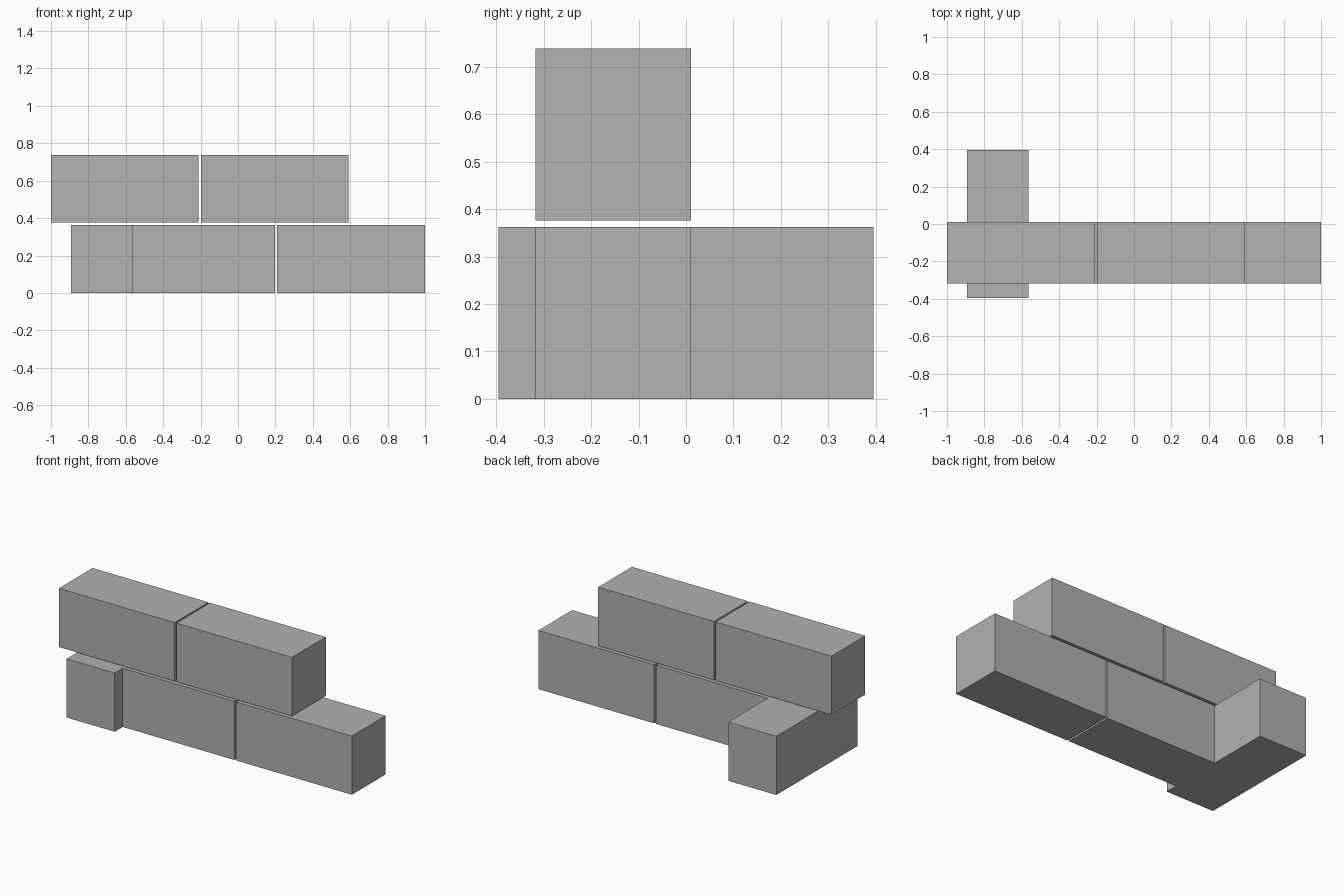
import bpy

if "Cube" in bpy.data.objects:
    bpy.data.objects.remove(bpy.data.objects["Cube"])

# Single stone grey for every block
grey = bpy.data.materials.new("stone_grey")
grey.diffuse_color = (0.445, 0.445, 0.445, 1.0)
grey.use_nodes = True
grey.node_tree.nodes["Principled BSDF"].inputs["Base Color"].default_value = grey.diffuse_color

LENGTH, DEPTH, HEIGHT = 0.79, 0.328, 0.362
ROW_Y = -0.153
LOWER_Z = HEIGHT / 2
UPPER_Z = 0.376 + HEIGHT / 2


def block(name, center, size):
    bpy.ops.mesh.primitive_cube_add(size=1, location=center)
    ob = bpy.context.object
    ob.name = name
    ob.scale = size
    bpy.ops.object.transform_apply(location=False, rotation=False, scale=True)
    ob.data.materials.append(grey)
    return ob


# Blocks running along the wall
for name, x, z in [
    ("lower_right_block", 0.604, LOWER_Z),
    ("lower_middle_block", -0.198, LOWER_Z),
    ("upper_left_block", -0.605, UPPER_Z),
    ("upper_right_block", 0.196, UPPER_Z),
]:
    block(name, (x, ROW_Y, z), (LENGTH, DEPTH, HEIGHT))

# Corner block turned across the wall
block("lower_cross_block", (-0.729, 0, LOWER_Z), (DEPTH, LENGTH, HEIGHT))
